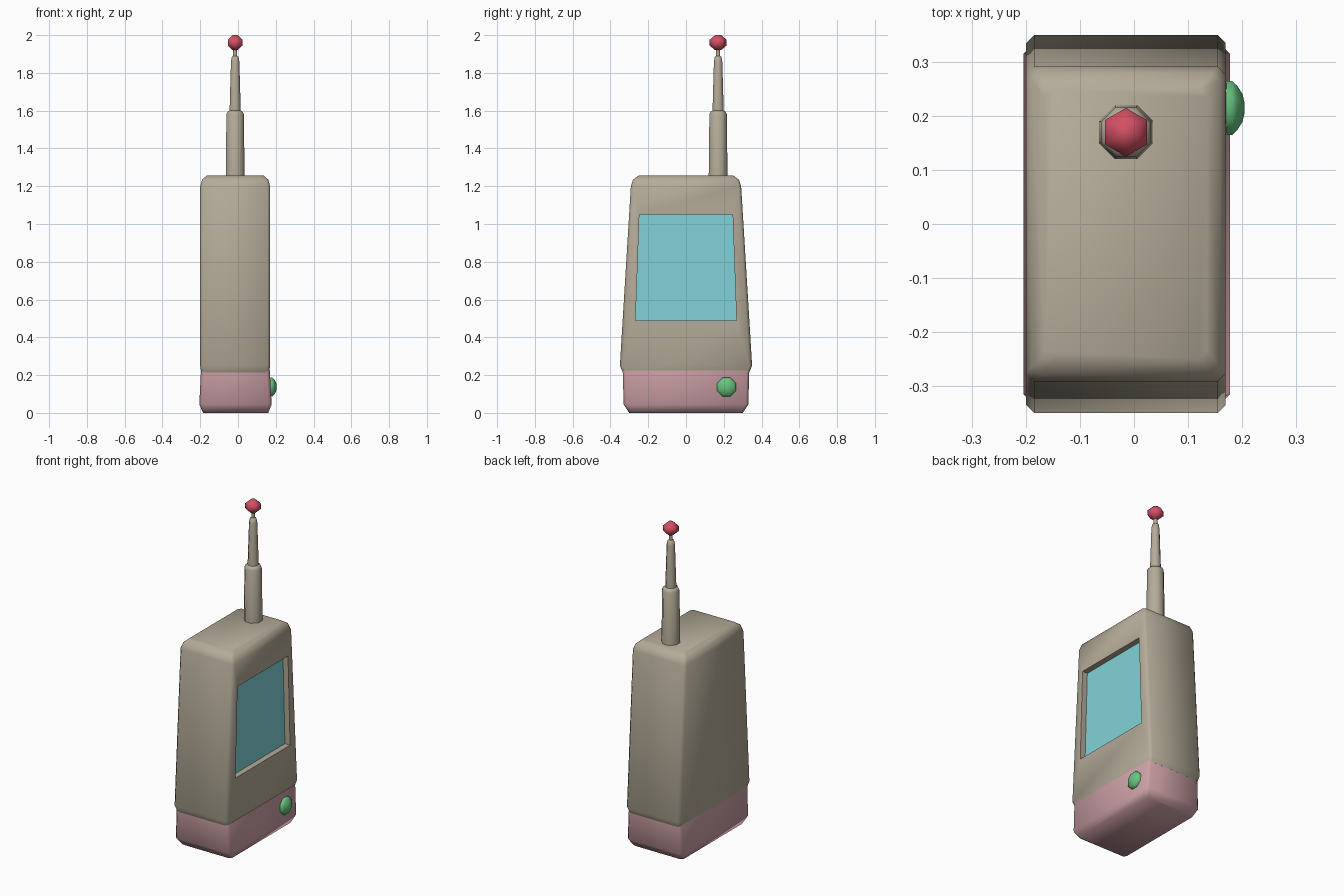
import bpy, bmesh, math
from mathutils import Vector, Matrix

if "Cube" in bpy.data.objects:
    bpy.data.objects.remove(bpy.data.objects["Cube"], do_unlink=True)


def material(name, r, g, b):
    m = bpy.data.materials.new(name)
    m.use_nodes = True
    m.diffuse_color = (r, g, b, 1)
    m.node_tree.nodes["Principled BSDF"].inputs["Base Color"].default_value = (r, g, b, 1)
    return m


BEIGE = material("warm_beige", 0.46, 0.41, 0.32)
PINK = material("dusty_pink", 0.62, 0.36, 0.39)
AQUA = material("screen_aqua", 0.22, 0.65, 0.69)
GREEN = material("button_green", 0.14, 0.55, 0.22)
RED = material("tip_red", 0.66, 0.08, 0.13)


def finish(bm, name, mats, angle):
    bmesh.ops.recalc_face_normals(bm, faces=bm.faces)
    mesh = bpy.data.meshes.new(name)
    bm.to_mesh(mesh)
    bm.free()
    for m in mats:
        mesh.materials.append(m)
    obj = bpy.data.objects.new(name, mesh)
    bpy.context.collection.objects.link(obj)
    bpy.ops.object.select_all(action='DESELECT')
    obj.select_set(True)
    bpy.context.view_layer.objects.active = obj
    bpy.ops.object.shade_smooth_by_angle(angle=math.radians(angle))


def skin(bm, rings):
    """Join rings of equal length into a closed solid."""
    loops = [[bm.verts.new(p) for p in ring] for ring in rings]
    n = len(loops[0])
    for a, b in zip(loops, loops[1:]):
        for i in range(n):
            j = (i + 1) % n
            bm.faces.new((a[i], a[j], b[j], b[i]))
    bm.faces.new(loops[0][::-1])
    bm.faces.new(loops[-1])


def box_ring(z, x0, x1, y, c=0.015):
    """Rectangle with small cut corners."""
    return [(x0 + c, -y, z), (x1 - c, -y, z), (x1, -y + c, z), (x1, y - c, z),
            (x1 - c, y, z), (x0 + c, y, z), (x0, y - c, z), (x0, -y + c, z)]


def lathe(name, profile, sides, matrix, mat, angle=50):
    bm = bmesh.new()
    turn = [math.tau * (i + 0.5) / sides for i in range(sides)]
    skin(bm, [[matrix @ Vector((r * math.cos(t), r * math.sin(t), z)) for t in turn]
              for r, z in profile])
    finish(bm, name, [mat], angle)


# Tapered housing
bm = bmesh.new()
skin(bm, [box_ring(0.215, -0.195, 0.165, 0.335),
          box_ring(0.25, -0.2, 0.17, 0.35),
          box_ring(1.2, -0.2, 0.17, 0.292),
          box_ring(1.235, -0.19, 0.16, 0.28),
          box_ring(1.257, -0.165, 0.135, 0.25)])
bm.normal_update()

# Recessed screen on the left face
panel = max(bm.faces, key=lambda f: f.calc_area() * f.normal.x)
bmesh.ops.inset_individual(bm, faces=[panel], thickness=0.06)
mid = panel.calc_center_median().z
for v in panel.verts:
    high = v.co.z > mid
    v.co.z = 1.05 if high else 0.49
    v.co.y = math.copysign(0.247 if high else 0.267, v.co.y)
screen = bmesh.ops.extrude_discrete_faces(bm, faces=[panel])["faces"][0]
for v in screen.verts:
    v.co.x -= 0.035
screen.material_index = 1
finish(bm, "housing", [BEIGE, AQUA], 62)

# Base block
bm = bmesh.new()
skin(bm, [box_ring(0.0, -0.185, 0.16, 0.3),
          box_ring(0.045, -0.205, 0.178, 0.33),
          box_ring(0.225, -0.196, 0.168, 0.335)])
finish(bm, "base", [PINK], 62)

# Telescopic antenna and its tip
at = Matrix.Translation((-0.015, 0.17, 0))
lathe("antenna", [(0.054, 1.24), (0.05, 1.58), (0.043, 1.595), (0.032, 1.6),
                  (0.024, 1.86), (0.019, 1.885), (0.011, 1.89), (0.011, 1.94)], 8, at, BEIGE)
lathe("antenna_tip", [(0.015, 1.92), (0.045, 1.945), (0.045, 1.975), (0.016, 2.0)],
      6, at, RED, 65)

# Round button beside the base corner
side = Matrix.Translation((0.165, 0.215, 0.137)) @ Matrix.Rotation(math.pi / 2, 4, 'Y')
lathe("button", [(0.054, 0.0), (0.054, 0.017), (0.045, 0.026), (0.028, 0.036), (0.01, 0.04)],
      8, side, GREEN)
